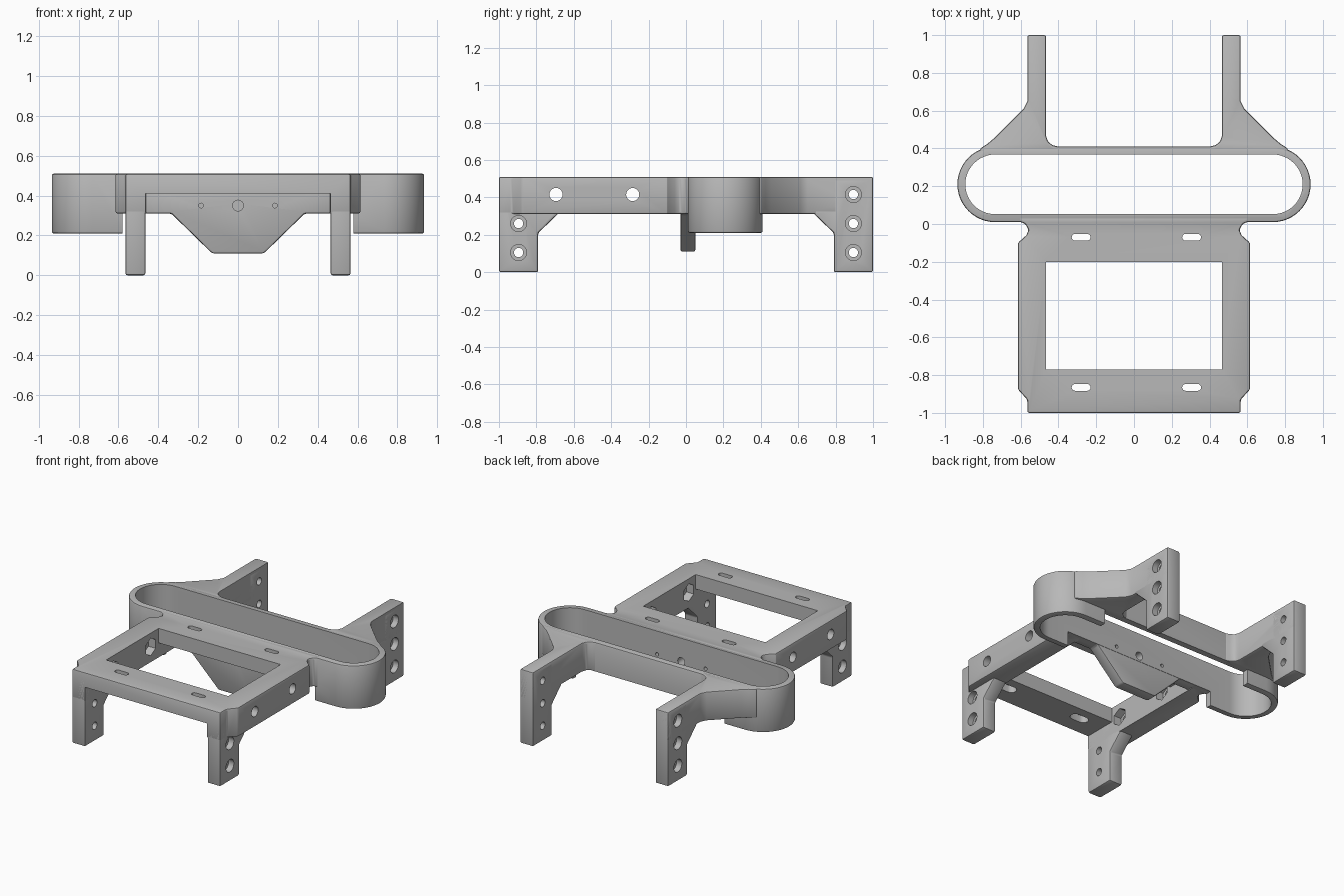
import bpy, bmesh, math

cube = bpy.data.objects.get("Cube")
if cube:
    bpy.data.objects.remove(cube, do_unlink=True)

# One grey plastic for everything
GREY = (0.48, 0.48, 0.48, 1)
plastic = bpy.data.materials.new("grey plastic")
plastic.use_nodes = True
plastic.diffuse_color = GREY
for node in plastic.node_tree.nodes:
    if node.type == 'BSDF_PRINCIPLED':
        node.inputs["Base Color"].default_value = GREY

PLACE = {
    'XY': lambda a, b, t: (a, b, t),
    'XZ': lambda a, b, t: (a, t, b),
    'YZ': lambda a, b, t: (t, a, b),
}


def prism(name, points, plane, lo, hi, bevel=0.0):
    """Extrude a closed profile along the axis normal to its plane."""
    bm = bmesh.new()
    face = bm.faces.new([bm.verts.new(PLACE[plane](a, b, lo)) for a, b in points])
    ext = bmesh.ops.extrude_face_region(bm, geom=[face])
    shift = PLACE[plane](0, 0, hi - lo)
    bmesh.ops.translate(bm, vec=shift,
                        verts=[g for g in ext['geom'] if isinstance(g, bmesh.types.BMVert)])
    bmesh.ops.recalc_face_normals(bm, faces=bm.faces)
    if bevel:
        edges = [e for e in bm.edges if e.calc_face_angle(0) > math.radians(35)]
        bmesh.ops.bevel(bm, geom=edges, offset=bevel, segments=2, profile=0.5,
                        affect='EDGES', clamp_overlap=True)
    mesh = bpy.data.meshes.new(name)
    bm.to_mesh(mesh)
    bm.free()
    mesh.materials.append(plastic)
    obj = bpy.data.objects.new(name, mesh)
    bpy.context.collection.objects.link(obj)
    return obj


def circle(a, b, r, n=24, turn=0.0):
    return [(a + r * math.cos(turn + math.tau * i / n),
             b + r * math.sin(turn + math.tau * i / n)) for i in range(n)]


def stadium(a, b, half, r, n=24):
    """Oval with straight sides; half is the distance to each end centre."""
    pts = []
    for side, start in ((1, -math.pi / 2), (-1, math.pi / 2)):
        for i in range(n + 1):
            t = start + math.pi * i / n
            pts.append((a + side * half + r * math.cos(t), b + r * math.sin(t)))
    return pts


def box(a0, a1, b0, b1):
    return [(a0, b0), (a1, b0), (a1, b1), (a0, b1)]


def mirrored(half):
    return half + [(-a, b) for a, b in reversed(half)]


def cut(obj, points, plane, lo, hi):
    cutter = prism("cutter", points, plane, lo, hi)
    cutter.hide_render = True
    mod = obj.modifiers.new("cut", 'BOOLEAN')
    mod.operation = 'DIFFERENCE'
    mod.solver = 'EXACT'
    mod.object = cutter
    bpy.context.view_layer.objects.active = obj
    bpy.ops.object.modifier_apply(modifier=mod.name)
    bpy.data.objects.remove(cutter, do_unlink=True)


TOP, RAIL, ROUND = 0.51, 0.31, 0.01
INNER, OUTER = 0.465, 0.565
parts = []

# Front frame with a rectangular window and thin cross bars
frame = prism("front_frame", mirrored([
    (OUTER, -1), (OUTER, -0.93), (0.615, -0.875), (0.615, -0.1), (0.57, -0.06),
    (0.558, -0.03), (0.575, 0), (0.61, 0.014), (0.61, 0.04)]), 'XY', RAIL, TOP, ROUND)
cut(frame, box(-INNER, INNER, -0.77, -0.2), 'XY', 0.2, 0.6)
cut(frame, box(-INNER, INNER, -1.1, 0.1), 'XY', 0.2, 0.41)
for y in (-0.865, -0.07):
    for x in (-0.28, 0.305):
        cut(frame, stadium(x, y, 0.032, 0.018, 8), 'XY', 0.3, 0.6)
        cut(frame, stadium(x, y, 0.032, 0.034, 8), 'XY', 0.3, 0.46)
# Side rail bolt holes with hexagonal nut pockets inside
for y in (-0.695, -0.285):
    cut(frame, circle(y, 0.415, 0.035), 'YZ', -0.8, 0.8)
    cut(frame, circle(y, 0.415, 0.06, 6, math.pi / 6), 'YZ', -0.52, 0.52)
parts.append(frame)

# Oval ring, raised underneath between its ends
ring = prism("oval_ring", stadium(0, 0.21, 0.735, 0.2), 'XY', 0.21, TOP, ROUND)
cut(ring, stadium(0, 0.21, 0.735, 0.158), 'XY', 0.1, 0.6)
cut(ring, box(-0.58, 0.58, -0.1, 0.5), 'XY', 0.1, RAIL)

# Hanging tapered plate in front of the ring
plate = prism("hanging_plate", mirrored([
    (0.13, 0.11), (0.335, RAIL), (INNER, RAIL), (INNER, 0.45)]), 'XZ', -0.03, 0.05, ROUND)
for obj in (ring, plate):
    cut(obj, circle(0, 0.35, 0.027), 'XZ', -0.1, 0.1)
    for x in (-0.185, 0.185):
        cut(obj, circle(x, 0.35, 0.012, 12), 'XZ', -0.1, 0.1)
parts += [ring, plate]


def bolt_holes(obj, side, y, heights):
    """Through holes, counterbored from the outer face."""
    for z in heights:
        for r, inner in ((0.025, 0.4), (0.043, 0.525)):
            lo, hi = sorted((side * inner, side * 0.6))
            cut(obj, circle(y, z, r), 'YZ', lo, hi)


# Legs and rear arms on both sides
for side, word in ((1, "left"), (-1, "right")):
    lo, hi = sorted((side * INNER, side * OUTER))
    for end, place in ((-1, "front"), (1, "rear")):
        profile = [(1, 0), (1, 0.5), (0.79, 0.5), (0.79, 0.335), (0.685, 0.335),
                   (0.685, RAIL), (0.79, 0.21), (0.79, 0)]
        leg = prism(f"{place}_leg_{word}", [(end * y, z) for y, z in profile],
                    'YZ', lo, hi, ROUND)
        heights = (0.105, 0.26, 0.415) if end > 0 else (0.105, 0.26)
        bolt_holes(leg, side, end * 0.895, heights)
        parts.append(leg)
    outline = [(INNER, 1), (OUTER, 1), (OUTER, 0.65), (0.585, 0.61), (0.74, 0.455),
               (0.775, 0.425), (0.815, 0.4), (0.815, 0.375), (0.4, 0.375),
               (0.4, 0.41), (0.43, 0.417), (0.455, 0.435), (INNER, 0.465)]
    arm = prism(f"rear_arm_{word}", [(side * x, y) for x, y in outline],
                'XY', RAIL, TOP, ROUND)
    bolt_holes(arm, side, 0.895, (0.415,))
    parts.append(arm)

# Smooth only the gentle curves
bpy.ops.object.select_all(action='DESELECT')
for obj in parts:
    obj.select_set(True)
bpy.context.view_layer.objects.active = parts[0]
bpy.ops.object.shade_smooth_by_angle(angle=math.radians(25))
